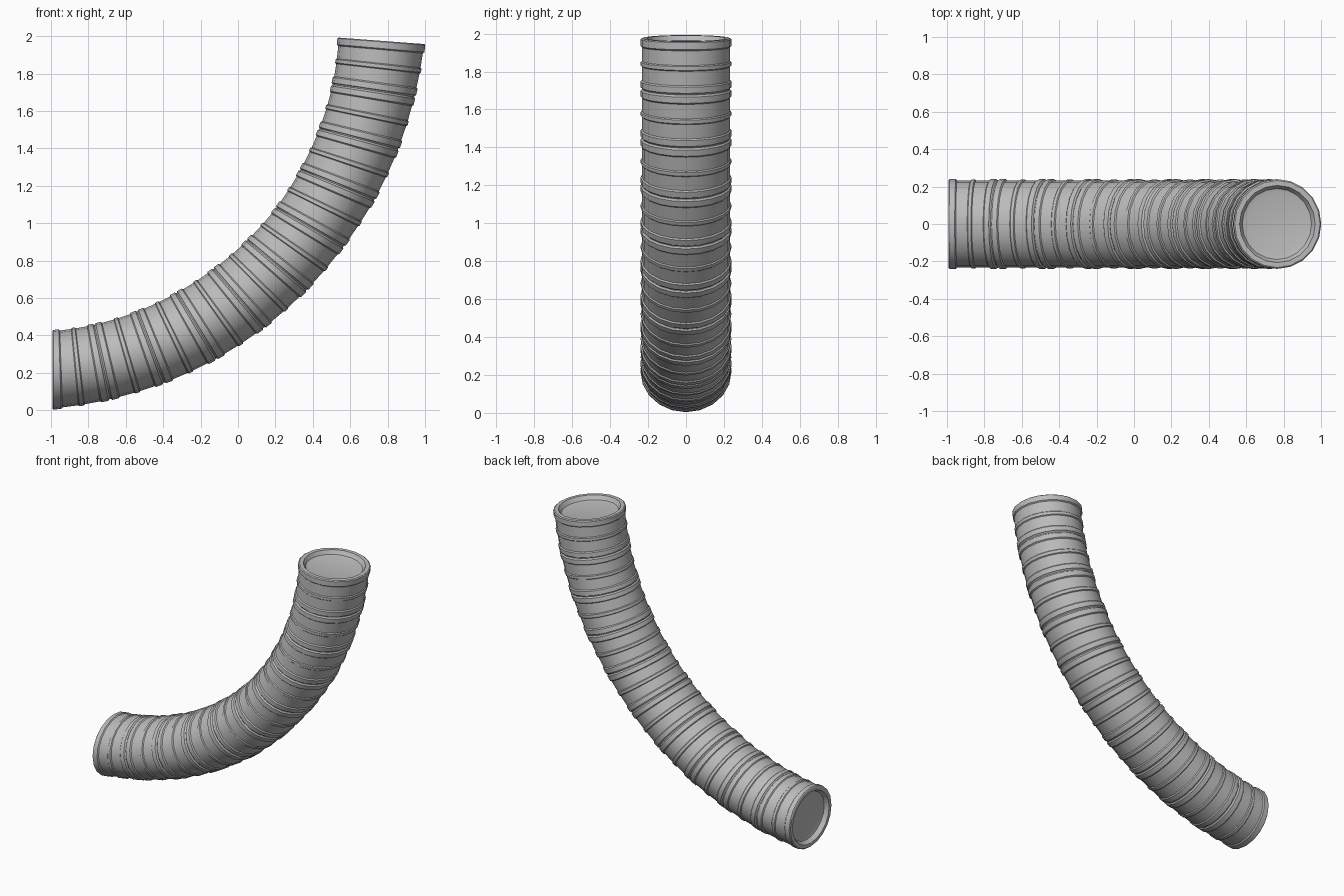
import bpy, bmesh, math
from mathutils import Vector

cube = bpy.data.objects.get("Cube")
if cube:
    bpy.data.objects.remove(cube)

SIDES = 20
SEGMENTS = 10
ARC_CENTRE = Vector((-1.161, 0, 2.144))
ARC_RADIUS = 1.935
START, STEP = 5.0, 8.0                      # degrees along the bend
WIDTH = 0.24                                # half width across the bend
LEAN = [-5, -1, -0.5, 2, 3.5, 5, 7, 7, 6.5, 4.5, 0.7]   # section tilt per joint
DEPTH = [.213, .21, .21, .212, .213, .213, .214, .22, .224, .228, .236]


def sample(values, s):
    i = min(max(int(s), 0), SEGMENTS - 1)
    return values[i] + (values[i + 1] - values[i]) * (s - i)


def section(bm, s, scale):
    """Ring of vertices at segment position s."""
    theta = math.radians(START + STEP * s)
    phi = theta + math.radians(sample(LEAN, s))
    centre = ARC_CENTRE + ARC_RADIUS * Vector((math.sin(theta), 0, -math.cos(theta)))
    outward = Vector((math.sin(phi), 0, -math.cos(phi))) * sample(DEPTH, s)
    across = Vector((0, WIDTH, 0))
    ring = []
    for k in range(SIDES):
        a = math.tau * k / SIDES
        ring.append(bm.verts.new(centre + (outward * math.cos(a) + across * math.sin(a)) * scale))
    return ring


# Profile of one segment: end flange, plain wall, middle ridge, wall, end flange
BODY = 0.968
half_segment = [(0, .965), (.02, .975), (.035, 1), (.15, 1), (.175, BODY),
                (.445, BODY), (.465, .995)]
segment = half_segment + [(1 - t, r) for t, r in reversed(half_segment[1:])]

# Recessed end caps joined to the ribbed wall
start_cap = [(.12, .70), (.10, .79), (0, .86), (0, .97), (.02, 1)]
end_cap = [(SEGMENTS - t, r) for t, r in reversed(start_cap)]
wall = [(i + t, r) for i in range(SEGMENTS) for t, r in segment]
profile = start_cap + [p for p in wall if .03 < p[0] < SEGMENTS - .03] + end_cap

bm = bmesh.new()
rings = [section(bm, s, r) for s, r in profile]
for a, b in zip(rings, rings[1:]):
    for k in range(SIDES):
        n = (k + 1) % SIDES
        bm.faces.new((a[k], a[n], b[n], b[k]))
bm.faces.new(rings[0])
bm.faces.new(rings[-1])
bmesh.ops.recalc_face_normals(bm, faces=bm.faces[:])

mesh = bpy.data.meshes.new("ribbed_pipe")
bm.to_mesh(mesh)
bm.free()
pipe = bpy.data.objects.new("ribbed_pipe", mesh)
bpy.context.collection.objects.link(pipe)

# Plain grey material
grey = bpy.data.materials.new("grey")
grey.use_nodes = True
colour = (0.5, 0.5, 0.5, 1)
grey.diffuse_color = colour
grey.node_tree.nodes["Principled BSDF"].inputs["Base Color"].default_value = colour
mesh.materials.append(grey)

bpy.ops.object.select_all(action='DESELECT')
pipe.select_set(True)
bpy.context.view_layer.objects.active = pipe
bpy.ops.object.shade_smooth_by_angle(angle=math.radians(30))
